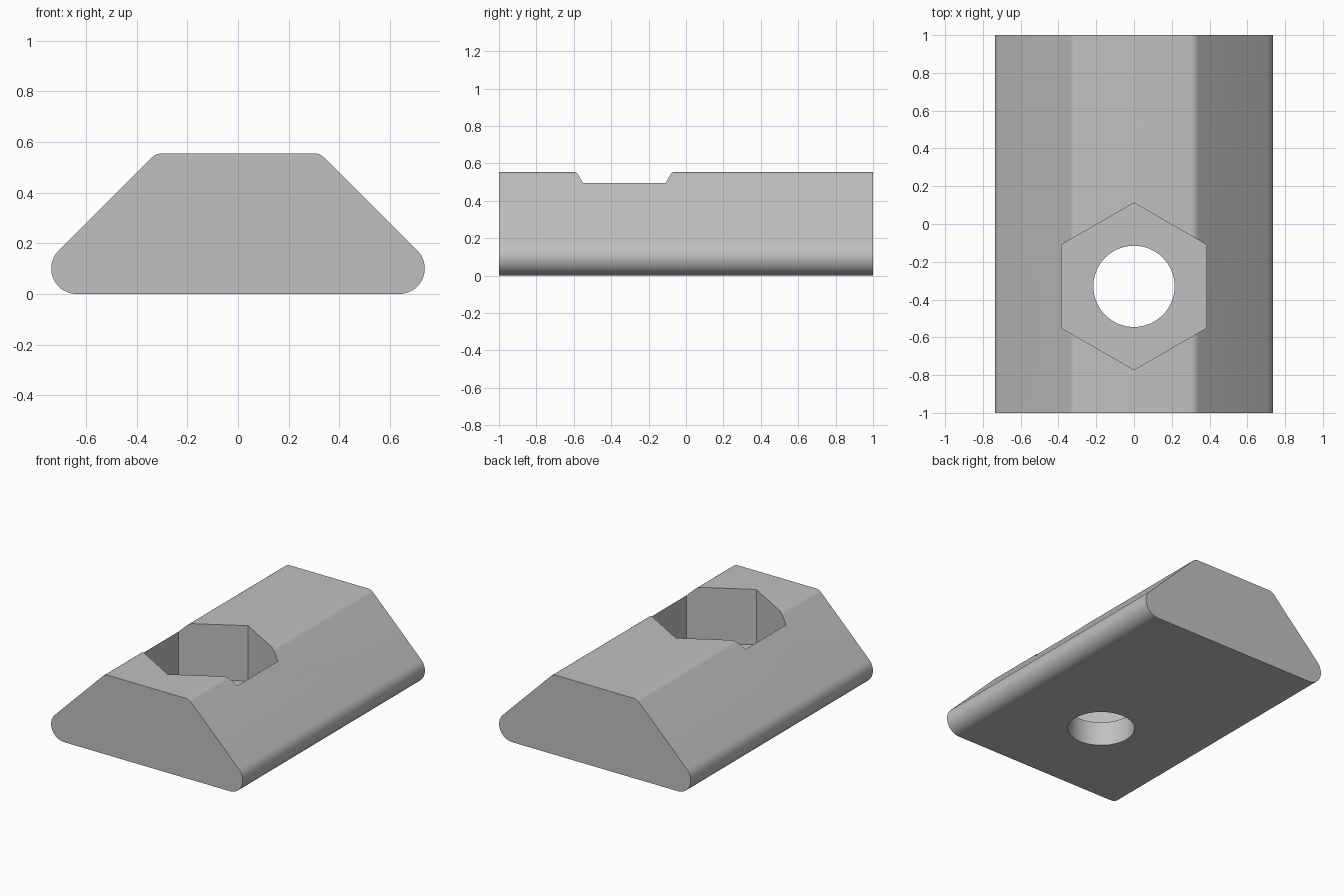
import bpy
import math

default = bpy.data.objects.get("Cube")
if default:
    bpy.data.objects.remove(default, do_unlink=True)

LENGTH = 2.0
HOLE_Y = -0.33

# Plain steel colour
steel = bpy.data.materials.new("light grey steel")
steel.use_nodes = True
grey = (0.53, 0.53, 0.53, 1)
steel.diffuse_color = grey
steel.node_tree.nodes["Principled BSDF"].inputs["Base Color"].default_value = grey


def arc(cx, cz, radius, start, end, steps):
    """Points along an arc in the cross-section plane, angles in degrees."""
    angles = [math.radians(start + (end - start) * i / steps) for i in range(steps + 1)]
    return [(cx + radius * math.cos(a), cz + radius * math.sin(a)) for a in angles]


# Half cross-section: rounded lower edge, sloped flank, rounded top edge
half = arc(0.637, 0.1, 0.1, -90, 45, 18) + arc(0.298, 0.495, 0.06, 45, 90, 8)
profile = half + [(-x, z) for x, z in reversed(half)]

# Extrude the cross-section along the bar
n = len(profile)
verts = [(x, y, z) for y in (-LENGTH / 2, LENGTH / 2) for x, z in profile]
faces = [tuple(range(n)), tuple(reversed(range(n, 2 * n)))]
faces += [(i, i + n, (i + 1) % n + n, (i + 1) % n) for i in range(n)]
mesh = bpy.data.meshes.new("slot_nut_body")
mesh.from_pydata(verts, [], faces)
mesh.materials.append(steel)
body = bpy.data.objects.new("slot_nut_body", mesh)
bpy.context.collection.objects.link(body)


def cut(name, sides, radius, bottom, top, turn):
    """Subtract an upright prism from the body."""
    bpy.ops.mesh.primitive_cylinder_add(
        vertices=sides, radius=radius, depth=top - bottom,
        location=(0, HOLE_Y, (top + bottom) / 2), rotation=(0, 0, turn))
    cutter = bpy.context.object
    cutter.name = name
    cutter.hide_render = True
    cutter.data.materials.append(steel)
    mod = body.modifiers.new(name, 'BOOLEAN')
    mod.operation = 'DIFFERENCE'
    mod.solver = 'EXACT'
    mod.object = cutter
    bpy.ops.object.select_all(action='DESELECT')
    body.select_set(True)
    bpy.context.view_layer.objects.active = body
    bpy.ops.object.modifier_apply(modifier=mod.name)
    bpy.data.objects.remove(cutter, do_unlink=True)


# Hexagonal pocket from above, then the round through hole
cut("hex_pocket_cutter", 6, 0.442, 0.17, 0.8, 0)
cut("through_hole_cutter", 64, 0.215, -0.2, 0.4, 0)

bpy.ops.object.shade_smooth_by_angle(angle=math.radians(25))
